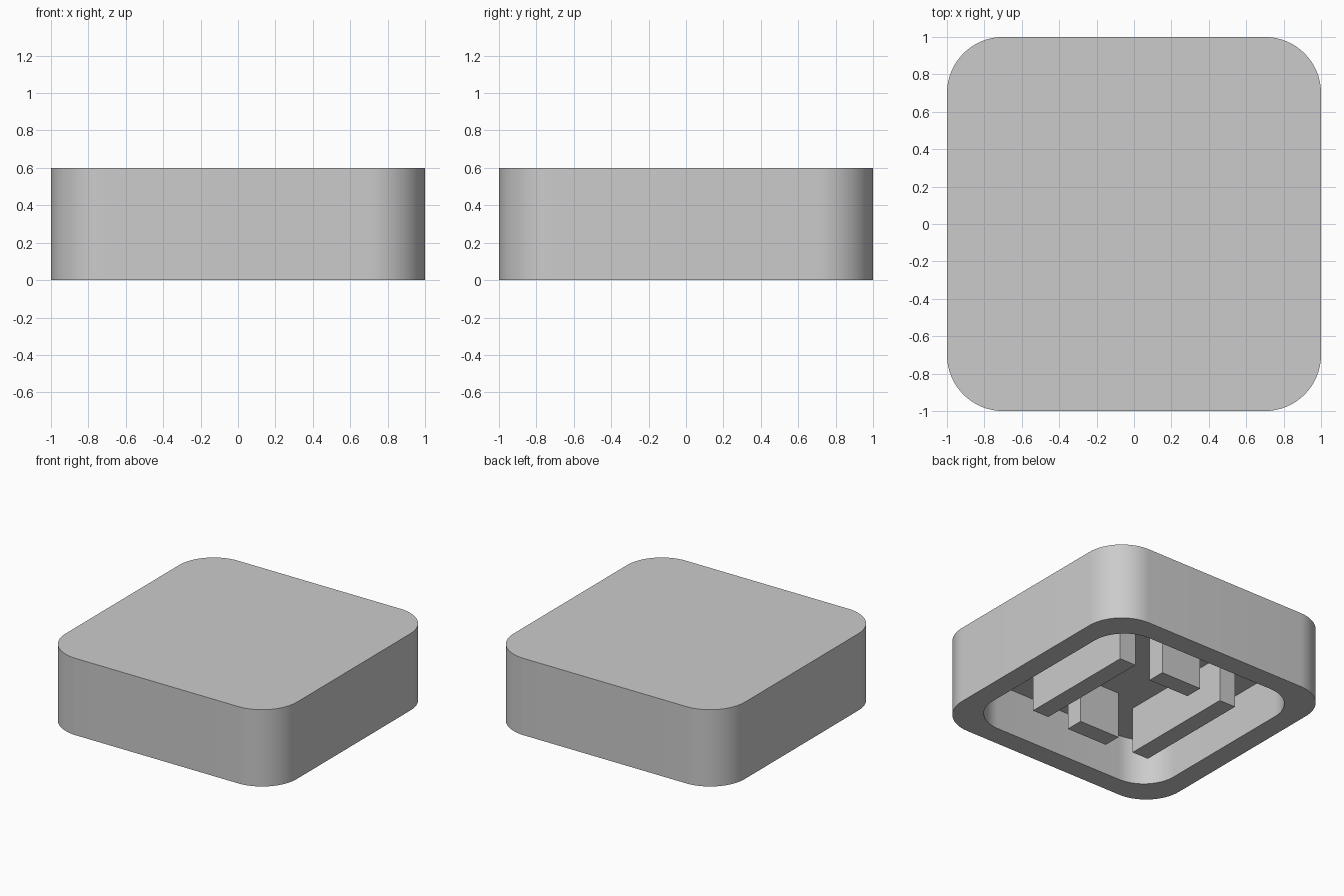
import bpy, bmesh, math

old = bpy.data.objects.get("Cube")
if old:
    bpy.data.objects.remove(old, do_unlink=True)

HEIGHT = 0.6
CEILING = 0.36

grey = bpy.data.materials.new("plain grey")
grey.use_nodes = True
colour = (0.6, 0.6, 0.6, 1)
grey.diffuse_color = colour
grey.node_tree.nodes["Principled BSDF"].inputs["Base Color"].default_value = colour


def rounded_square(half, radius, steps=16):
    """Counter-clockwise outline of a square with rounded corners."""
    points = []
    for corner in range(4):
        mid = math.radians(45 + 90 * corner)
        cx = math.copysign(half - radius, math.cos(mid))
        cy = math.copysign(half - radius, math.sin(mid))
        for i in range(steps + 1):
            a = math.pi / 2 * (corner + i / steps)
            points.append((cx + radius * math.cos(a), cy + radius * math.sin(a)))
    return points


def add_object(name, bm):
    bmesh.ops.recalc_face_normals(bm, faces=bm.faces)
    mesh = bpy.data.meshes.new(name)
    bm.to_mesh(mesh)
    bm.free()
    mesh.materials.append(grey)
    obj = bpy.data.objects.new(name, mesh)
    bpy.context.collection.objects.link(obj)
    return obj


# Hollow shell: top, outer wall, bottom rim, inner wall and ceiling
bm = bmesh.new()
outer = rounded_square(1.0, 0.3)
inner = rounded_square(0.835, 0.275)
rings = [[bm.verts.new((x, y, z)) for x, y in outline]
         for outline, z in ((outer, HEIGHT), (outer, 0), (inner, 0), (inner, CEILING))]
for a, b in zip(rings, rings[1:]):
    for i in range(len(a)):
        j = (i + 1) % len(a)
        bm.faces.new((a[i], b[i], b[j], a[j]))
bm.faces.new(rings[0])
bm.faces.new(rings[-1])
shell = add_object("shell", bm)
bpy.ops.object.select_all(action="DESELECT")
shell.select_set(True)
bpy.context.view_layer.objects.active = shell
bpy.ops.object.shade_smooth_by_angle(angle=math.radians(30))


def rib(name, x, y, width, depth):
    """Block hanging from the ceiling down to the rim level."""
    bm = bmesh.new()
    bmesh.ops.create_cube(bm, size=1)
    top = CEILING + 0.02
    bmesh.ops.scale(bm, vec=(width, depth, top), verts=bm.verts)
    bmesh.ops.translate(bm, vec=(x, y, top / 2), verts=bm.verts)
    add_object(name, bm)


# Two long side ribs, and a short rib at the front and back
for name, side in (("left", 1), ("right", -1)):
    rib(name + "_long_rib", side * 0.46, 0, 0.14, 0.96)
for name, side in (("back", 1), ("front", -1)):
    rib(name + "_short_rib", 0, side * 0.45, 0.35, 0.14)
